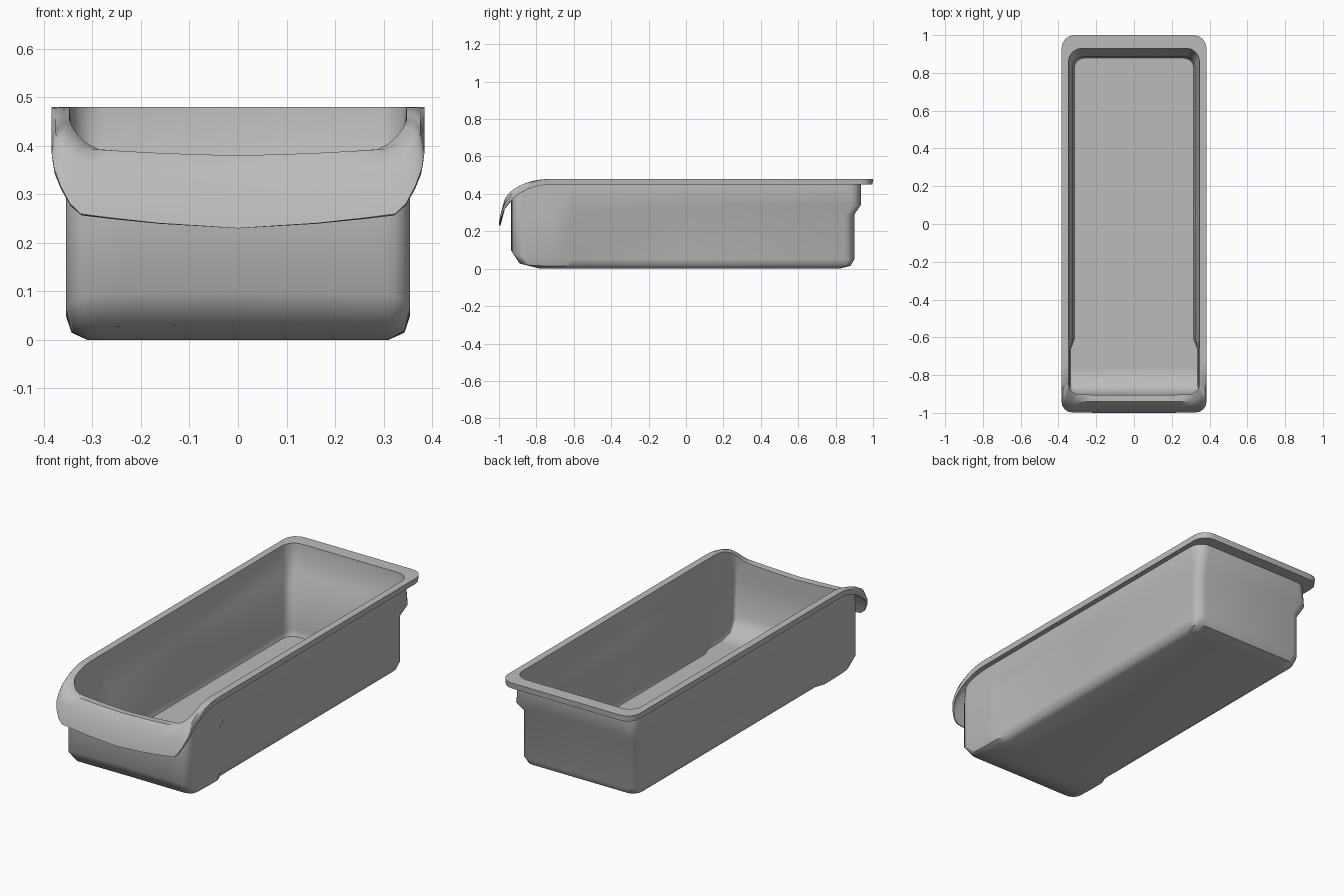
import bpy, bmesh, math

cube = bpy.data.objects.get("Cube")
if cube:
    bpy.data.objects.remove(cube, do_unlink=True)

SWEEP_START = -.72   # the rim starts to curve down in front of this
STEP_FRONT, STEP_REAR = -.66, -.61   # the lower walls narrow between these
ARC_STEPS = 4


def sweep_height(y, front_y, front_z, rest_z):
    """Level along the length, then a quarter ellipse to the front height."""
    u = (SWEEP_START - y) / (SWEEP_START - front_y)
    u = min(max(u, 0), 1)
    return front_z + (rest_z - front_z) * math.sqrt(1 - u * u)


def side_stations(front, back):
    """Lengthwise positions along one side, denser over the front sweep."""
    sweep = [front + (SWEEP_START - front) * i / 5 for i in range(6)]
    return sweep + [STEP_FRONT, STEP_REAR, 0, back]


def ring(front_w, rear_w, front_y, back_y, front_z, rest_z, front_r, back_r):
    """Closed rounded outline, mirrored from its +x half."""
    half = []
    bow = .002
    flat = front_w - front_r
    for f in (0, .5, .8):
        half.append((f * flat, front_y + bow * f ** 3))
    for i in range(ARC_STEPS + 1):
        t = i / ARC_STEPS
        a = math.pi / 2 * t
        half.append((flat + front_r * math.sin(a),
                     front_y + bow * (1 - t) + front_r * (1 - math.cos(a))))
    for y in side_stations(front_y + front_r, back_y - back_r):
        t = (y - STEP_FRONT) / (STEP_REAR - STEP_FRONT)
        t = min(max(t, 0), 1)
        half.append((front_w + (rear_w - front_w) * t, y))
    flat = rear_w - back_r
    for i in range(1, ARC_STEPS + 1):
        a = math.pi / 2 * i / ARC_STEPS
        half.append((flat + back_r * math.cos(a),
                     back_y - back_r + back_r * math.sin(a)))
    half.append((0, back_y))
    outline = half + [(-x, y) for x, y in reversed(half[1:-1])]
    return [(x, y, sweep_height(y, front_y, front_z, rest_z)) for x, y in outline]


# each part: front width, rear width, front, back, front height, height elsewhere
def outer_shell():
    rows = [
        (.31, .30, -.78, .82, 0, 0),
        (.343, .325, -.89, .88, .03, .015),
        (.355, .335, -.935, .9, .1, .05),
        (.355, .335, -.935, .9, .29, .29),
        (.355, .355, -.935, .935, .33, .34),
    ]
    return [ring(*row, .05, .05) for row in rows]


# one width here, as the rim keeps it from front to rear
def rolled_rim():
    rows = [
        (.355, -.935, .935, .36, .45),
        (.373, -.968, .97, .32, .45),
        (.382, -.992, .997, .23, .45),
        (.384, -1, 1, .23, .48),
        (.376, -.977, .98, .335, .48),
        (.362, -.94, .955, .38, .48),
        (.347, -.905, .93, .378, .48),
    ]
    return [ring(row[0], *row, .06, .07) for row in rows]


def inner_shell():
    rows = [
        (.342, .338, -.905, .92, .33, .335),
        (.34, .322, -.905, .885, .28, .285),
        (.34, .32, -.9, .883, .11, .05),
        (.337, .317, -.865, .88, .045, .02),
        (.335, .315, -.79, .878, .016, .016),
    ]
    return [ring(*row, .02, .05) for row in rows]


# loft the rings into one closed shell
bm = bmesh.new()
rings = outer_shell() + rolled_rim() + inner_shell()
loops = [[bm.verts.new(point) for point in outline] for outline in rings]
for low, high in zip(loops, loops[1:]):
    for i in range(len(low)):
        bm.faces.new((low[i - 1], low[i], high[i], high[i - 1]))
bm.faces.new(list(reversed(loops[0])))
bm.faces.new(loops[-1])
bmesh.ops.recalc_face_normals(bm, faces=bm.faces)

mesh = bpy.data.meshes.new("storage_bin")
bm.to_mesh(mesh)
bm.free()
storage_bin = bpy.data.objects.new("storage_bin", mesh)
bpy.context.collection.objects.link(storage_bin)

# plain grey plastic
grey = bpy.data.materials.new("grey_plastic")
grey.use_nodes = True
colour = (.5, .5, .5, 1)
grey.diffuse_color = colour
grey.node_tree.nodes["Principled BSDF"].inputs["Base Color"].default_value = colour
mesh.materials.append(grey)

bpy.context.view_layer.objects.active = storage_bin
storage_bin.select_set(True)
bpy.ops.object.shade_smooth_by_angle(angle=math.radians(45))
